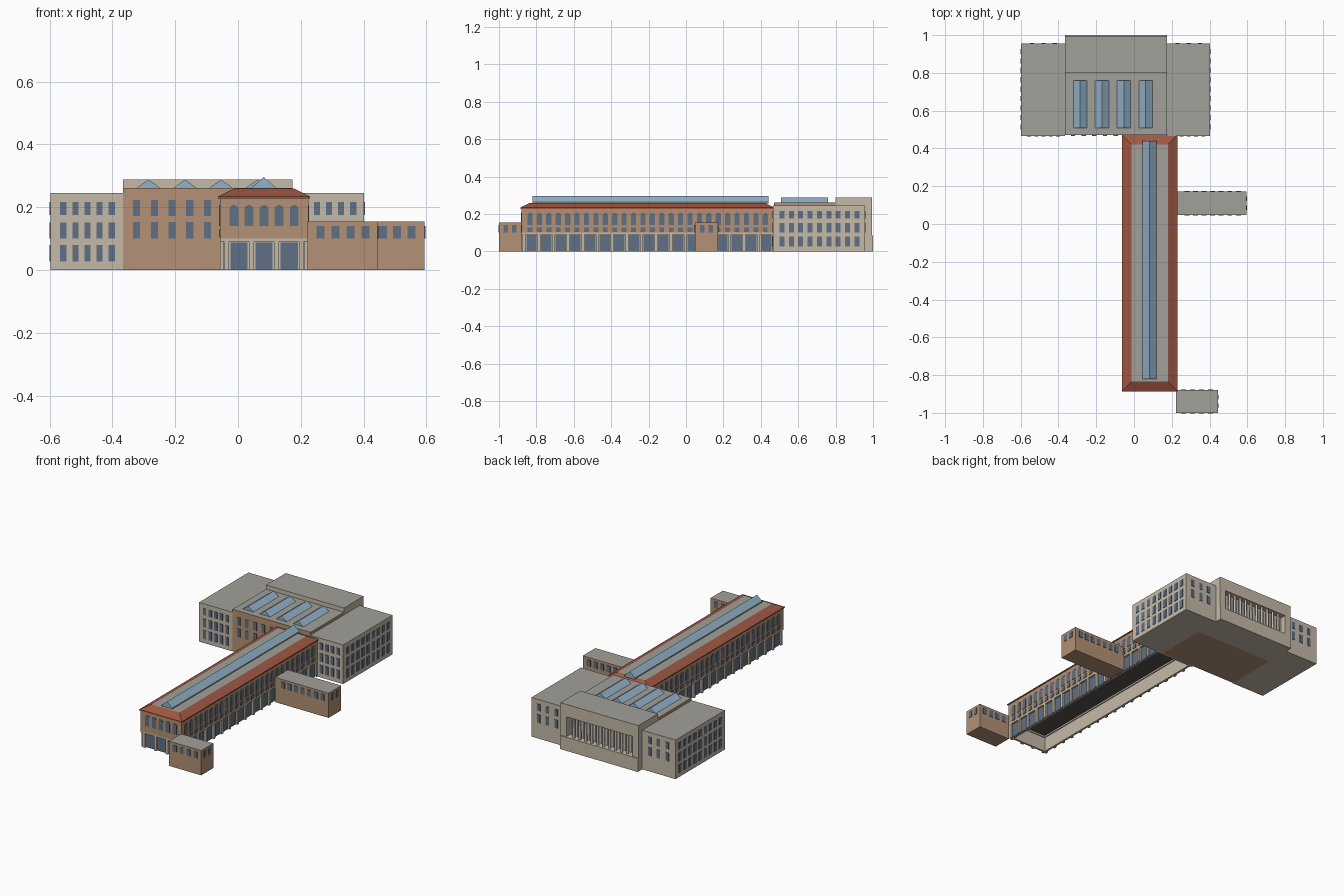
import bpy, bmesh, math
from mathutils import Vector

if "Cube" in bpy.data.objects:
    bpy.data.objects.remove(bpy.data.objects["Cube"])


def material(name, *rgb):
    col = [(c / 255 / 12.92 if c < 11 else ((c / 255 + 0.055) / 1.055) ** 2.4) for c in rgb] + [1]
    m = bpy.data.materials.new(name)
    m.use_nodes = True
    m.diffuse_color = col
    bsdf = m.node_tree.nodes["Principled BSDF"]
    bsdf.inputs["Base Color"].default_value = col
    bsdf.inputs["Roughness"].default_value = 0.8
    return m


STONE = material("pale stone", 197, 186, 167)
BRICK = material("tan brick", 179, 145, 117)
TILE = material("red roof tile", 158, 87, 66)
GREY = material("grey flat roof", 161, 160, 153)
GLASS = material("window glass", 96, 112, 133)
SKY = material("skylight glass", 146, 178, 201)
DARK = material("dark soffit", 88, 83, 77)


def finish(name, bm, side, top=None, bottom=None):
    """Make an object; faces pointing up or down may take another material."""
    bmesh.ops.recalc_face_normals(bm, faces=bm.faces)
    me = bpy.data.meshes.new(name)
    for m in (side, top or side, bottom or side):
        me.materials.append(m)
    for f in bm.faces:
        f.material_index = 1 if f.normal.z > 0.9 else 2 if f.normal.z < -0.9 else 0
    bm.to_mesh(me)
    bm.free()
    ob = bpy.data.objects.new(name, me)
    bpy.context.collection.objects.link(ob)
    return ob


def add_box(bm, x, y, z):
    vs = bmesh.ops.create_cube(bm, size=1)["verts"]
    for v in vs:
        v.co = Vector([(a + b) / 2 + c * (b - a) for (a, b), c in zip((x, y, z), v.co)])


def box(name, x, y, z, side, top=None, bottom=None):
    bm = bmesh.new()
    add_box(bm, x, y, z)
    return finish(name, bm, side, top, bottom)


def ring(name, x, y, z, t, mat):
    """Rectangular ring of four walls, open above and below."""
    bm = bmesh.new()
    for a, b in ((x[0], x[0] + t), (x[1] - t, x[1])):
        add_box(bm, (a, b), y, z)
    for a, b in ((y[0], y[0] + t), (y[1] - t, y[1])):
        add_box(bm, (x[0] + t, x[1] - t), (a, b), z)
    finish(name, bm, mat)


def windows(name, facing, pos, centres, rows, width, arched=False):
    """Thin glass plates on a wall facing +x, -x, +y or -y at the given position."""
    bm = bmesh.new()
    axis, sign = facing[1], 1 if facing[0] == "+" else -1
    r = width / 2
    for c in centres:
        for z0, z1 in rows:
            if arched:
                outline = [(c - r, z0), (c + r, z0)]
                outline += [(c + r * math.cos(i * math.pi / 8), z1 - r + r * math.sin(i * math.pi / 8))
                            for i in range(9)]
            else:
                outline = [(c - r, z0), (c + r, z0), (c + r, z1), (c - r, z1)]
            loops = []
            for d in (pos - sign * 0.002, pos + sign * 0.003):
                loops.append([bm.verts.new((d, u, z) if axis == "x" else (u, d, z)) for u, z in outline])
            a, b = loops
            bm.faces.new(a)
            bm.faces.new(b)
            n = len(a)
            for i in range(n):
                bm.faces.new((a[i], a[(i + 1) % n], b[(i + 1) % n], b[i]))
    finish(name, bm, GLASS)


def skylight(name, cx, half, y, z0, z1):
    """Ridged glass roof light running along y."""
    bm = bmesh.new()
    ends = [[bm.verts.new(p) for p in ((cx - half, v, z0), (cx + half, v, z0), (cx, v, z1))] for v in y]
    a, b = ends
    bm.faces.new(a)
    bm.faces.new(b)
    for i in range(3):
        j = (i + 1) % 3
        bm.faces.new((a[i], a[j], b[j], b[i]))
    finish(name, bm, SKY)


def spread(first, last, n):
    return [first + (last - first) * i / (n - 1) for i in range(n)]


# Long hall: open stone ground floor, brick upper storey
HX, HY = (-0.058, 0.224), (-0.88, 0.47)
GX, GY = (-0.046, 0.212), (-0.868, 0.47)
box("hall_upper_storey", HX, HY, (0.1, 0.232), BRICK, BRICK, DARK)
ring("hall_ground_walls", GX, GY, (0, 0.092), 0.012, STONE)
ring("hall_stone_band", HX, HY, (0.09, 0.1), 0.03, STONE)

side_bays, front_bays = spread(-0.826, 0.428, 17), (0.003, 0.083, 0.163)
windows("hall_front_ground_glass", "-y", GY[0], front_bays, [(0.002, 0.087)], 0.055)
windows("hall_front_arched_windows", "-y", HY[0], spread(-0.013, 0.179, 5), [(0.14, 0.207)], 0.028, True)
for label, facing, k in (("right", "-x", 0), ("left", "+x", 1)):
    windows(f"hall_{label}_ground_glass", facing, GX[k], side_bays, [(0.002, 0.087)], 0.056)
    cols = spread(-0.834, 0.424, 26)
    windows(f"hall_{label}_arched_windows", facing, HX[k], cols, [(0.14, 0.207)], 0.028, True)
    windows(f"hall_{label}_small_windows", facing, HX[k], cols, [(0.105, 0.129)], 0.026)

# Piers between the ground floor bays
bm = bmesh.new()
step = side_bays[1] - side_bays[0]
for i in range(18):
    c = side_bays[0] + step * (i - 0.5)
    for x in ((HX[0], GX[0]), (GX[1], HX[1])):
        add_box(bm, x, (c - 0.008, c + 0.008), (0, 0.09))
for c in spread(-0.037, 0.203, 4):
    add_box(bm, (c - 0.008, c + 0.008), (HY[0], GY[0]), (0, 0.09))
finish("hall_piers", bm, STONE)

# Hipped tile roof with flat centre and long skylight
bm = bmesh.new()
levels = [(-0.064, 0.23, -0.886, 0.472, 0.228), (-0.064, 0.23, -0.886, 0.472, 0.234),
          (-0.013, 0.179, -0.835, 0.421, 0.259)]
rings = [[bm.verts.new(p) for p in ((a, c, z), (b, c, z), (b, d, z), (a, d, z))] for a, b, c, d, z in levels]
bm.faces.new(rings[0])
bm.faces.new(rings[-1])
for lo, hi in zip(rings, rings[1:]):
    for i in range(4):
        j = (i + 1) % 4
        bm.faces.new((lo[i], lo[j], hi[j], hi[i]))
finish("hall_roof", bm, TILE, GREY, BRICK)
box("hall_skylight_curb", (0.045, 0.119), (-0.82, 0.44), (0.255, 0.265), GREY)
skylight("hall_skylight", 0.082, 0.037, (-0.82, 0.44), 0.264, 0.296)

# Two low brick annexes on the left side
for name, x, y, cols in (("front_annex", (0.222, 0.445), (-1, -0.88), spread(0.263, 0.406, 4)),
                         ("middle_annex", (0.222, 0.595), (0.047, 0.172), spread(0.2795, 0.5525, 7))):
    box(name, x, y, (0, 0.155), BRICK, GREY)
    row = [(0.1, 0.14)]
    windows(name + "_front_windows", "-y", y[0], cols, row, 0.026)
    windows(name + "_back_windows", "+y", y[1], cols, row, 0.026)
    mid = sum(y) / 2
    windows(name + "_end_windows", "+x", x[1], (mid - 0.023, mid + 0.023), row, 0.024)

# Rear block: brick centre and two stone wings
CX = (-0.366, 0.174)
box("rear_centre", CX, (0.47, 0.8), (0, 0.262), BRICK, GREY)
windows("rear_centre_front_windows", "-y", 0.47, spread(-0.323, -0.097, 5),
        [(0.172, 0.223), (0.1, 0.153)], 0.023)
rows = [(0.175, 0.217), (0.1, 0.152), (0.027, 0.08)]
for label, x, facing, outer in (("right", (-0.597, CX[0]), "-x", 0), ("left", (CX[1], 0.402), "+x", 1)):
    name = label + "_wing"
    box(name, x, (0.466, 0.956), (0, 0.245), STONE, GREY)
    mid = sum(x) / 2 + 0.002
    windows(name + "_front_windows", "-y", 0.466, spread(mid - 0.077, mid + 0.077, 5), rows, 0.02)
    windows(name + "_back_windows", "+y", 0.956, spread(mid - 0.06, mid + 0.06, 3), rows[:2], 0.022)
    windows(name + "_side_windows", facing, x[outer], spread(0.513, 0.914, 9), rows, 0.027)
for i, c in enumerate((-0.285, -0.169, -0.054, 0.062)):
    skylight(f"rear_skylight_{i + 1}", c, 0.038, (0.508, 0.76), 0.261, 0.288)

# Rear attic and colonnaded portico
box("rear_attic", CX, (0.8, 0.956), (0, 0.288), STONE, GREY)
box("portico_plinth", CX, (0.956, 1.0), (0, 0.085), STONE)
box("portico_entablature", CX, (0.956, 0.995), (0.21, 0.288), STONE, GREY)
for label, x in (("right", (CX[0], -0.325)), ("left", (0.133, CX[1]))):
    box(f"portico_{label}_pier", x, (0.956, 0.995), (0.085, 0.21), STONE)
bays = spread(-0.303, 0.111, 11)
windows("portico_glass", "+y", 0.956, bays, [(0.09, 0.2)], 0.026)
bm = bmesh.new()
for c in spread(-0.2823, 0.0903, 10):
    made = bmesh.ops.create_cone(bm, cap_ends=True, segments=12, radius1=0.008, radius2=0.007, depth=0.125)
    bmesh.ops.translate(bm, verts=made["verts"], vec=(c, 0.98, 0.1475))
columns = finish("portico_columns", bm, STONE)
bpy.context.view_layer.objects.active = columns
columns.select_set(True)
bpy.ops.object.shade_smooth_by_angle(angle=math.radians(40))
